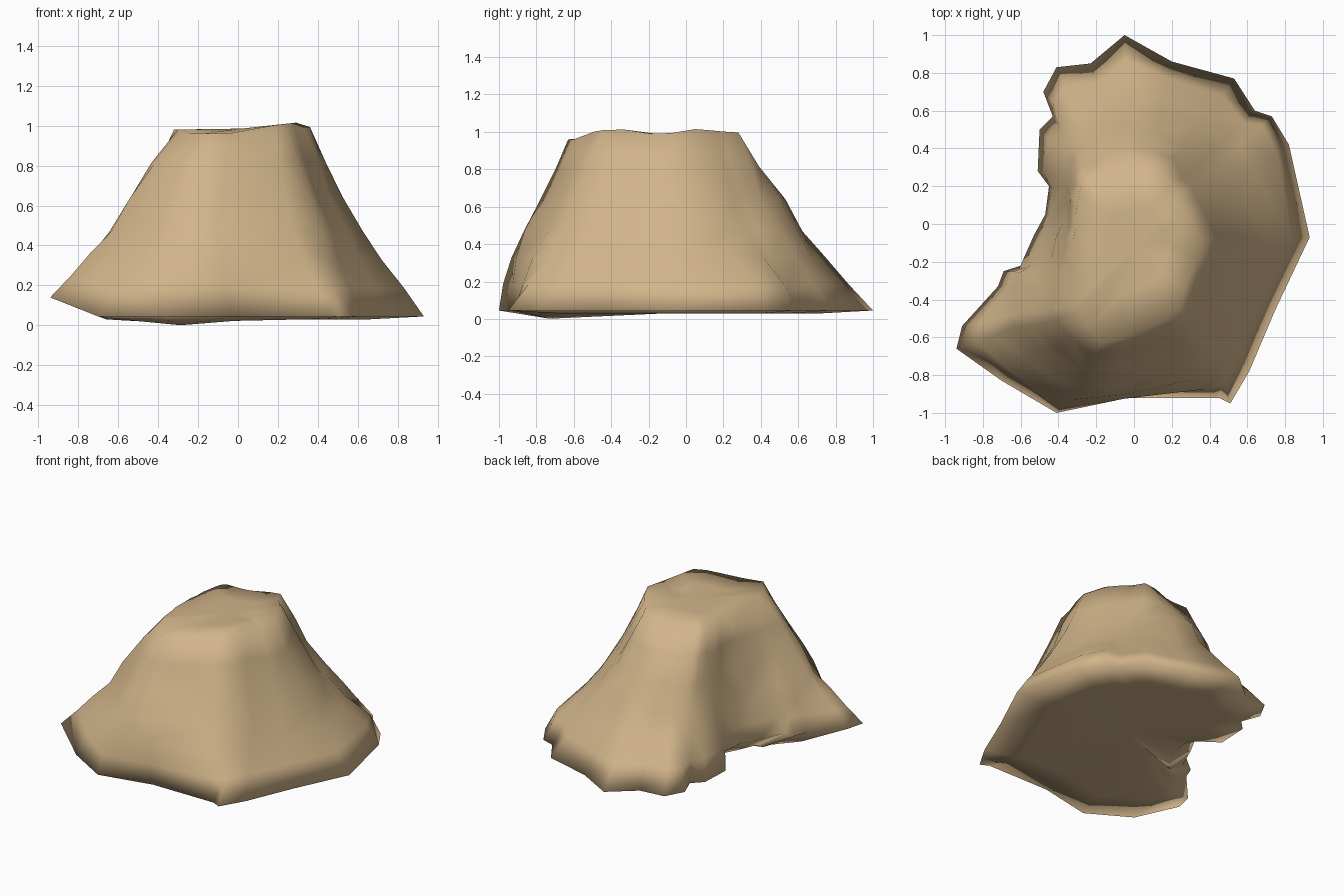
import bpy
import bmesh
import math
import random
from mathutils import Vector

random.seed(4)
default_cube = bpy.data.objects.get("Cube")
if default_cube:
    bpy.data.objects.remove(default_cube, do_unlink=True)

# Single sandstone colour
sandstone = bpy.data.materials.new("sandstone")
sandstone.use_nodes = True
colour = (0.64, 0.46, 0.255, 1)
sandstone.diffuse_color = colour
shader = next(n for n in sandstone.node_tree.nodes if n.type == "BSDF_PRINCIPLED")
shader.inputs["Base Color"].default_value = colour
shader.inputs["Roughness"].default_value = 0.9

# Ground outline, counter-clockwise from the back
foot = [(-.05, 1), (-.23, .85), (-.41, .83), (-.48, .7), (-.43, .57), (-.5, .5), (-.51, .28),
        (-.45, .2), (-.47, .05), (-.53, -.06), (-.61, -.24), (-.69, -.25), (-.72, -.33),
        (-.91, -.54), (-.94, -.66), (-.7, -.83), (-.41, -1), (-.03, -.92), (.45, -.92),
        (.51, -.95), (.61, -.78), (.75, -.45), (.93, -.07), (.82, .42), (.73, .57),
        (.64, .6), (.53, .77), (.2, .86)]

# Outline halfway up the slope
waist = [(-.03, .62), (-.14, .55), (-.23, .5), (-.3, .46), (-.34, .41), (-.37, .34), (-.39, .24),
         (-.39, .17), (-.41, .03), (-.44, -.06), (-.5, -.2), (-.55, -.26), (-.58, -.33),
         (-.64, -.48), (-.64, -.55), (-.5, -.7), (-.32, -.87), (-.1, -.84), (.28, -.76),
         (.42, -.64), (.46, -.5), (.54, -.3), (.62, -.07), (.52, .21), (.46, .32),
         (.42, .39), (.34, .49), (.14, .59)]

# Outline of the plateau
crown = [(-.07, .24), (-.14, .23), (-.2, .23), (-.25, .23), (-.28, .2), (-.29, .16), (-.3, .1),
         (-.31, .05), (-.31, -.02), (-.32, -.08), (-.32, -.16), (-.32, -.25), (-.31, -.3),
         (-.3, -.4), (-.28, -.46), (-.24, -.55), (-.17, -.63), (-.05, -.6), (.18, -.49),
         (.25, -.44), (.27, -.33), (.33, -.2), (.36, -.08), (.29, .05), (.23, .14),
         (.18, .2), (.14, .28), (.05, .28)]


def foot_height(x, y):
    """The left-hand edge is lifted off the ground."""
    return 0.14 if x < -0.44 and -0.7 < y < 0.25 else 0.045


def crown_height(x, y):
    return 0.98 + 0.12 * max(x, 0) * (1 if x < 0.3 else 0.3) - (0.02 if y < -0.5 else 0)


def base_height(x, y):
    """The underside dips to the ground at one spot near the front."""
    return 0.03 * min(1, math.hypot(x + 0.28, y + 0.72) / 0.35)


foot_ring = [Vector((x, y, foot_height(x, y))) for x, y in foot]
waist_ring = [Vector((x, y, 0.47)) for x, y in waist]
crown_ring = [Vector((x, y, crown_height(x, y))) for x, y in crown]
base_ring = [Vector((x * 0.7, y * 0.73, base_height(x * 0.7, y * 0.73))) for x, y in foot]

# Bulges and hollows on the slope: place, radius, outward push
lumps = [((.7, .45, .22), .16, .06), ((-.2, -.9, .32), .2, .07),
         ((-.08, .45, .7), .18, .05), ((-.4, .6, .2), .12, .03),
         ((.15, -.7, .6), .18, -.04), ((-.42, -.75, .45), .18, -.05),
         ((.3, .3, .75), .16, -.03), ((-.45, -.45, .7), .18, .03)]


def weathered(point, amount):
    """Push a slope point in or out, with a little random wear."""
    outward = Vector((point.x, point.y + 0.1, 0)).normalized()
    push = random.uniform(-amount, amount)
    for place, radius, strength in lumps:
        distance = (point - Vector(place)).length
        push += strength * math.exp(-(distance / radius) ** 2)
    return point + outward * push


def blend(lower, upper, t, wear):
    return [weathered(a.lerp(b, t), wear) for a, b in zip(lower, upper)]


bm = bmesh.new()


def add_ring(points):
    return [bm.verts.new(p) for p in points]


def bridge(lower, upper):
    for i in range(len(lower)):
        j = (i + 1) % len(lower)
        bm.faces.new((lower[i], lower[j], upper[j], upper[i]))


def close(ring, middle):
    """Fan a ring of vertices to one middle point."""
    hub = bm.verts.new(middle)
    for a, b in zip(ring, ring[1:] + ring[:1]):
        bm.faces.new((a, b, hub))


# Underside, slope and plateau edge, from the bottom up
rings = [add_ring(base_ring), add_ring(foot_ring)]
for t in (1 / 3, 2 / 3):
    rings.append(add_ring(blend(foot_ring, waist_ring, t, 0.01)))
for t in (0, 1 / 3, 2 / 3):
    rings.append(add_ring(blend(waist_ring, crown_ring, t, 0.012)))
rings.append(add_ring(crown_ring))

# Plateau, nearly level
plateau_middle = Vector((0.02, -0.12, 0.985))
rings.append(add_ring([p.lerp(plateau_middle, 0.5) for p in crown_ring]))
for lower, upper in zip(rings, rings[1:]):
    bridge(lower, upper)
close(rings[-1], plateau_middle)
close(rings[0], Vector((0.05, 0, 0.035)))

bmesh.ops.triangulate(bm, faces=[f for f in bm.faces if len(f.verts) > 3])
bmesh.ops.recalc_face_normals(bm, faces=bm.faces)

# Finished mound, shaded smoothly all over
mesh = bpy.data.meshes.new("rock_mound")
bm.to_mesh(mesh)
bm.free()
mesh.materials.append(sandstone)
rock_mound = bpy.data.objects.new("rock_mound", mesh)
bpy.context.collection.objects.link(rock_mound)
bpy.ops.object.select_all(action="DESELECT")
rock_mound.select_set(True)
bpy.context.view_layer.objects.active = rock_mound
bpy.ops.object.shade_smooth()
